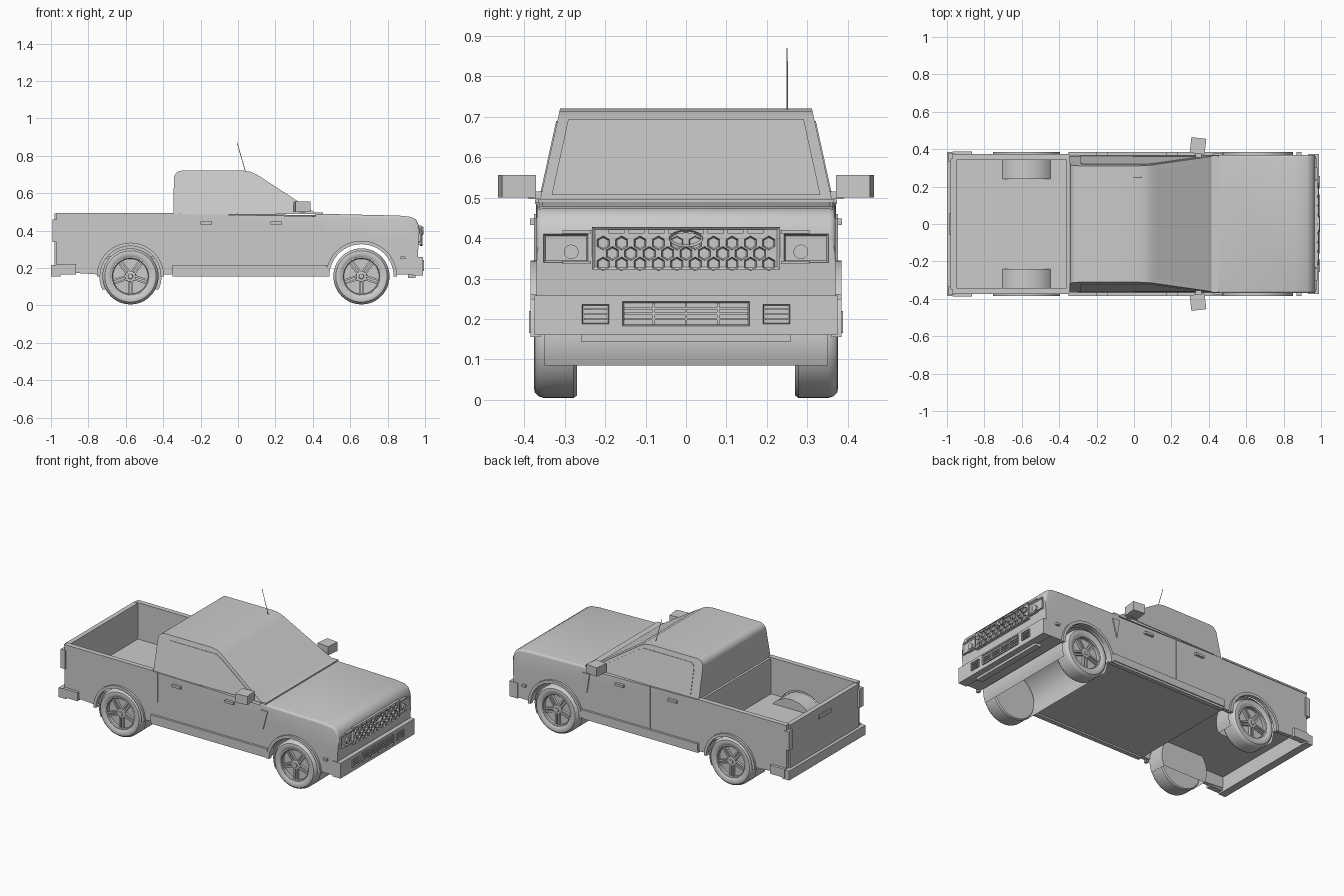
import bpy, bmesh
from math import pi, sin, cos, asin, radians
from mathutils import Matrix, Vector

default_cube = bpy.data.objects.get("Cube")
if default_cube:
    bpy.data.objects.remove(default_cube, do_unlink=True)

paint = bpy.data.materials.new("plain_grey")
paint.use_nodes = True
paint.diffuse_color = (0.6, 0.6, 0.6, 1)
paint.node_tree.nodes["Principled BSDF"].inputs["Base Color"].default_value = paint.diffuse_color

SIDES = (("near", -1), ("far", 1))
REAR_X, FRONT_X, AXLE_Z = -.575, .66, .155


# ---- helpers ----
def finish(bm, name, smooth=False):
    """Turn a bmesh into a named, painted object."""
    bmesh.ops.remove_doubles(bm, verts=bm.verts, dist=1e-5)
    bmesh.ops.recalc_face_normals(bm, faces=bm.faces)
    mesh = bpy.data.meshes.new(name)
    bm.to_mesh(mesh)
    bm.free()
    mesh.materials.append(paint)
    obj = bpy.data.objects.new(name, mesh)
    bpy.context.collection.objects.link(obj)
    if smooth:
        bpy.ops.object.select_all(action='DESELECT')
        obj.select_set(True)
        bpy.context.view_layer.objects.active = obj
        bpy.ops.object.shade_smooth_by_angle(angle=radians(35))
    return obj


def recess(bm, faces, border, depth):
    """Inset the forward-facing faces and push them back."""
    for face in [f for f in faces if f.normal.x > .9]:
        bmesh.ops.inset_region(bm, faces=[face], thickness=border)
        bmesh.ops.translate(bm, verts=face.verts, vec=(-depth, 0, 0))


def add_box(bm, xs, ys, zs, turn=None):
    low, high = Vector((xs[0], ys[0], zs[0])), Vector((xs[1], ys[1], zs[1]))
    size = Vector([abs(v) for v in high - low])
    matrix = Matrix.Translation((low + high) / 2) @ Matrix.Diagonal((*size, 1))
    return bmesh.ops.create_cube(bm, size=1, matrix=(turn or Matrix()) @ matrix)


def box(name, xs, ys, zs, border=0, depth=.008):
    bm = bmesh.new()
    add_box(bm, xs, ys, zs)
    bm.normal_update()
    if border:
        recess(bm, list(bm.faces), border, depth)
    return finish(bm, name)


def prism_mesh(points, y0, y1):
    """Extrude an x-z outline along y."""
    bm = bmesh.new()
    face = bm.faces.new([bm.verts.new((x, y0, z)) for x, z in points])
    out = bmesh.ops.extrude_face_region(bm, geom=[face])["geom"]
    moved = [v for v in out if isinstance(v, bmesh.types.BMVert)]
    bmesh.ops.translate(bm, verts=moved, vec=(0, y1 - y0, 0))
    return bm


def prism(name, points, y0, y1, smooth=False):
    return finish(prism_mesh(points, y0, y1), name, smooth)


def arc(cx, cz, r, start=pi, end=0.0, steps=28):
    angles = [start + (end - start) * i / steps for i in range(steps + 1)]
    return [(cx + r * cos(a), cz + r * sin(a)) for a in angles]


def lathe(name, profile, x, z, side, segments=48):
    """Spin a (radius, y) profile about a wheel axle."""
    bm = bmesh.new()
    verts = [bm.verts.new((x + r, side * y, z)) for r, y in profile]
    edges = [bm.edges.new(pair) for pair in zip(verts, verts[1:])]
    bmesh.ops.spin(bm, geom=verts + edges, cent=(x, 0, z), axis=(0, 1, 0),
                   angle=2 * pi, steps=segments)
    return finish(bm, name, True)


def add_disc(bm, sides, radius, x, y, z, thick, squash=1, border=0):
    """A disc facing forward, with an optional sunken centre."""
    matrix = (Matrix.Translation((x, y, z)) @ Matrix.Diagonal((1, 1, squash, 1))
              @ Matrix.Rotation(pi / 2, 4, 'Y') @ Matrix.Rotation(pi / 6, 4, 'Z'))
    verts = bmesh.ops.create_cone(bm, cap_ends=True, segments=sides, radius1=radius,
                                  radius2=radius, depth=thick, matrix=matrix)["verts"]
    bm.normal_update()
    if border:
        recess(bm, list({f for v in verts for f in v.link_faces}), border, thick * .7)


# ---- lower body: hood, doors and floor with a through wheel tunnel ----
nose = [(.955, .165), (.97, .4), (.966, .43), (.952, .458), (.925, .473), (.86, .48)]
outline = [(-.36, .165)] + arc(FRONT_X, .165, .172) + nose + [(.42, .49), (-.36, .49)]
bm = prism_mesh(outline, -.37, .37)
hood_edges = [e for e in bm.edges
              if all(v.co.z > .39 and v.co.x > .41 for v in e.verts)
              and abs(e.verts[0].co.y - e.verts[1].co.y) < .01]
bmesh.ops.bevel(bm, geom=hood_edges, offset=.014, segments=3, affect='EDGES', profile=.5)
finish(bm, "front_body", True)
box("cowl_strip", (.415, .455), (-.365, .365), (.47, .497))

# ---- cargo bed ----
bed_outline = ([(-.97, .18)] + arc(REAR_X, .165, .168)
               + [(-.36, .165), (-.36, .49), (-.97, .49)])
for label, s in SIDES:
    prism(label + "_bed_side", bed_outline, s * .345, s * .37, True)
    box(label + "_bed_rail", (-.97, -.345), (s * .342, s * .374), (.484, .495))
    box(label + "_tail_lamp", (-.992, -.96), (s * .335, s * .376), (.34, .46))
box("bed_floor", (-.96, -.35), (-.35, .35), (.25, .26))
box("tailgate", (-.98, -.95), (-.35, .35), (.2, .49))
box("tailgate_handle", (-.987, -.975), (-.06, .06), (.42, .445))

# ---- rear bumper ----
box("rear_bumper", (-1, -.95), (-.385, .385), (.155, .215))
for label, s in SIDES:
    box(label + "_rear_bumper_end", (-.97, -.865), (s * .35, s * .388), (.165, .22))

# ---- cab, leaning inward toward the roof ----
def cab_half_width(z):
    return .362 - (z - .49) * .22


def cab_prism(name, points, y_inner=None, lift=0.0, s=1):
    bm = prism_mesh(points, -1, 1)
    for v in bm.verts:
        outer = cab_half_width(v.co.z) + lift
        if y_inner is None:
            v.co.y *= outer
        else:
            v.co.y = s * (outer if v.co.y > 0 else outer - y_inner)
    return finish(bm, name, True)


roof_back = arc(-.3, .677, .043, pi, pi / 2, 6)
cab_prism("cab", [(-.345, .485)] + roof_back
          + [(.03, .72), (.07, .714), (.1, .7), (.425, .488)])
window = [(-.285, .497)] + arc(-.255, .66, .03, pi, pi / 2, 5) + [(.075, .69), (.11, .672), (.36, .51)]
for label, s in SIDES:
    cab_prism(label + "_side_window", window, .006, .003, s)
bm = bmesh.new()
slope = Vector((.325, 0, -.212))
corner = [Vector((.1, 0, .7)) + slope * t + Vector((.003, 0, .004)) for t in (.05, .93)]
quad = [(p.x, s * (cab_half_width(p.z) - .026), p.z)
        for p, s in ((corner[0], -1), (corner[1], -1), (corner[1], 1), (corner[0], 1))]
bm.faces.new([bm.verts.new(co) for co in quad])
finish(bm, "windshield")

# ---- antenna ----
bm = bmesh.new()
tip, foot = Vector((-.005, .25, .87)), Vector((.04, .25, .715))
lean = (tip - foot).to_track_quat('Z', 'Y').to_matrix().to_4x4()
bmesh.ops.create_cone(bm, cap_ends=True, segments=8, radius1=.002, radius2=.0015,
                      depth=(tip - foot).length,
                      matrix=Matrix.Translation((tip + foot) / 2) @ lean)
finish(bm, "antenna")

# ---- parts along each side ----
for label, s in SIDES:
    box(label + "_rocker", (-.35, .475), (s * .35, s * .384), (.168, .215))
    box(label + "_running_board", (-.35, .475), (s * .35, s * .378), (.155, .17))
    for door, x in (("front", .175), ("rear", -.2)):
        box(f"{label}_{door}_door_handle", (x, x + .06), (s * .365, s * .386), (.433, .448))
    for door, x, z in (("middle", -.005, .215), ("rear", -.31, .3)):
        box(f"{label}_{door}_door_seam", (x - .002, x + .002), (s * .365, s * .3715), (z, .49))
    prism(label + "_fender_vent", [(.42, .45), (.472, .45), (.44, .33)], s * .365, s * .376)
    box(label + "_side_marker", (.87, .895), (s * .365, s * .385), (.248, .262))
    # mirror housing, turned slightly
    bm = bmesh.new()
    turn = Matrix.Translation((.342, s * .418, .528)) @ Matrix.Rotation(s * -.12, 4, 'Z')
    add_box(bm, (-.04, .04), (-.042, .042), (-.028, .028), turn)
    finish(bm, label + "_mirror")
    box(label + "_mirror_arm", (.33, .36), (s * .34, s * .39), (.497, .515))

# ---- wheel housings ----
def housing(name, x, y0, y1, cap=False):
    drop = asin(.07 / .166)
    points = arc(x, AXLE_Z, .166, pi + drop, -drop)
    bm = bmesh.new()
    inner, outer = [[bm.verts.new((px, y, pz)) for px, pz in points] for y in (y0, y1)]
    for i in range(len(points) - 1):
        bm.faces.new((inner[i], inner[i + 1], outer[i + 1], outer[i]))
    if cap:
        bm.faces.new(inner)
    finish(bm, name, True)


housing("front_wheel_tunnel", FRONT_X, -.35, .35)

# ---- wheels and fender flares ----
tire = [(0, .27), (.144, .27), (.15, .278), (.15, .352), (.146, .365), (.137, .374),
        (.125, .376), (.108, .372), (.103, .368), (.1, .345), (0, .345)]
rim = [(.094, .345), (.094, .364), (.098, .369), (.105, .369)]
hub = [(0, .368), (.012, .368), (.014, .363), (.028, .361), (.03, .345)]
for label, s in SIDES:
    housing(label + "_rear_wheel_well", REAR_X, s * .24, s * .35, True)
    for end, x, radius in (("front", FRONT_X, .19), ("rear", REAR_X, .18)):
        name = f"{label}_{end}_"
        lathe(name + "tire", tire, x, AXLE_Z, s)
        lathe(name + "rim", rim, x, AXLE_Z, s)
        lathe(name + "hub", hub, x, AXLE_Z, s, 20)
        bm = bmesh.new()
        for i in range(5):
            turn = (Matrix.Translation((x, 0, AXLE_Z))
                    @ Matrix.Rotation(2 * pi * i / 5 + pi / 2, 4, 'Y'))
            for offset in (-.009, .009):
                add_box(bm, (.015, .097), (s * .343, s * .36),
                        (offset - .005, offset + .005), turn)
        finish(bm, name + "spokes")
        flare = arc(x, AXLE_Z, radius) + arc(x, AXLE_Z, radius - .018, 0, pi)
        prism(name + "flare", flare, s * .36, s * .384, True)

# ---- front bumper with its openings ----
box("front_bumper", (.93, .988), (-.375, .375), (.16, .258))
box("bumper_skid", (.91, .95), (-.26, .26), (.145, .165))
box("bumper_grille", (.98, .995), (-.157, .157), (.183, .243), .005)
for z in (.2, .213, .226):
    box("bumper_slat", (.98, .993), (-.152, .152), (z - .003, z + .003))
for y in (-.08, 0, .08):
    box("bumper_post", (.98, .994), (y - .003, y + .003), (.186, .24))
for label, s in SIDES:
    ys = sorted((s * .19, s * .257))
    box(label + "_fog_vent", (.98, .995), ys, (.188, .236), .004)
    for z in (.2, .212, .224):
        box(label + "_fog_slat", (.98, .993), (s * .195, s * .252), (z - .002, z + .002))
    # headlamp with round lens
    box(label + "_headlamp", (.95, .978), sorted((s * .242, s * .352)), (.34, .41), .006)
    bm = bmesh.new()
    add_disc(bm, 24, .018, .974, s * .284, .366, .012)
    finish(bm, label + "_headlamp_lens", True)
    for z in (.34, .416):
        box(label + "_headlamp_trim", (.95, .982), (s * .235, s * .305), (z - .004, z + .004))

# ---- honeycomb grille ----
box("grille_panel", (.95, .982), (-.232, .232), (.322, .428), .01, .006)
bm = bmesh.new()
for row, z in enumerate((.388, .362, .336)):
    count = 10 - row % 2
    for i in range(count):
        add_disc(bm, 6, .0175, .98, (i - (count - 1) / 2) * .0455, z, .012, 1, .004)
finish(bm, "grille_honeycomb")
for i in range(8):
    y = (i - 3.5) * .049
    box("grille_top_slot", (.97, .986), (y - .02, y + .02), (.411, .421))
bm = bmesh.new()
add_disc(bm, 32, .042, .984, 0, .399, .014, .5, .006)
finish(bm, "grille_oval", True)
